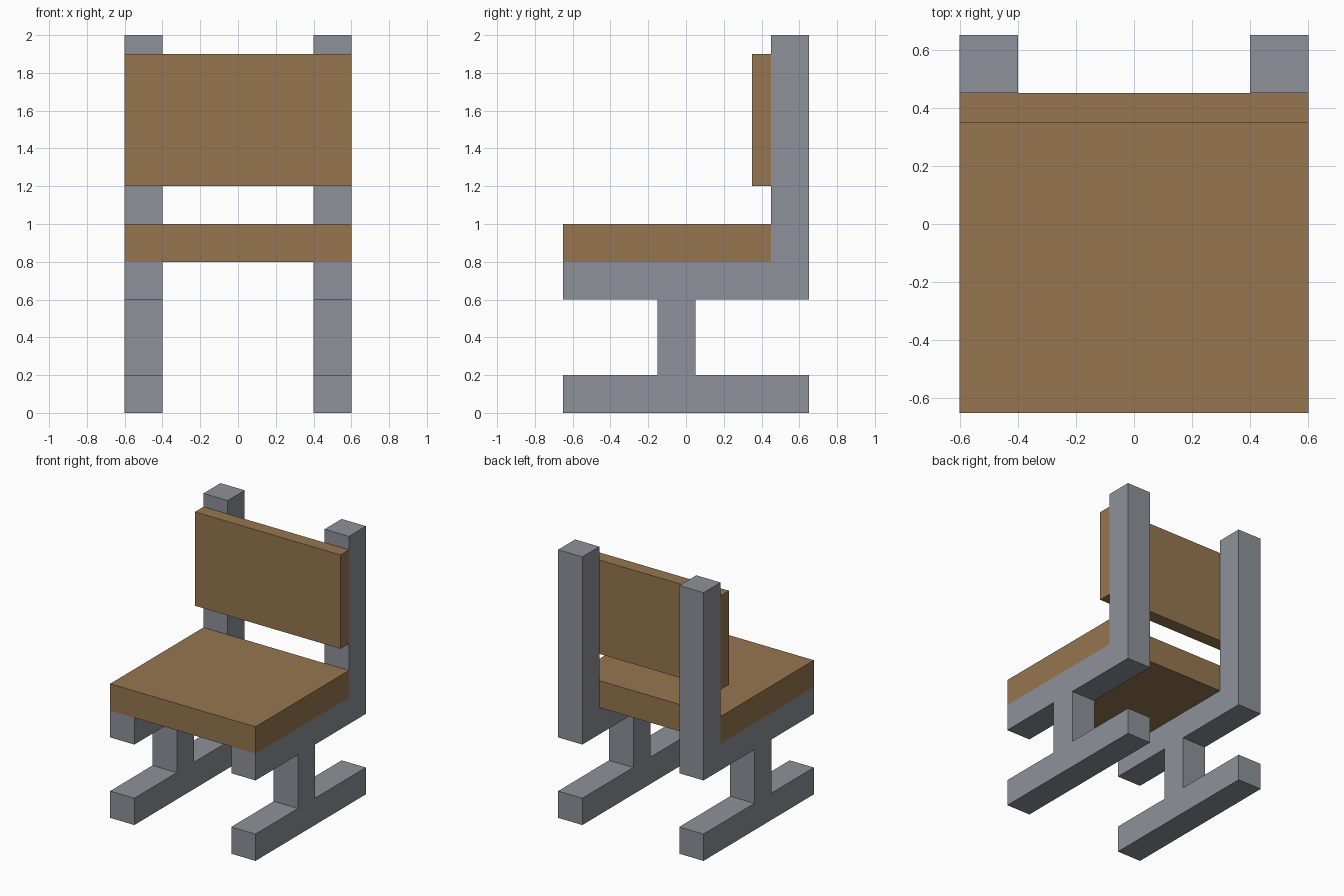
import bpy, bmesh

cube = bpy.data.objects.get("Cube")
if cube:
    bpy.data.objects.remove(cube, do_unlink=True)


def make_material(name, color):
    mat = bpy.data.materials.new(name)
    mat.use_nodes = True
    mat.diffuse_color = color
    bsdf = mat.node_tree.nodes["Principled BSDF"]
    bsdf.inputs["Base Color"].default_value = color
    bsdf.inputs["Roughness"].default_value = 0.8
    return mat


wood = make_material("brown wood", (0.305, 0.181, 0.078, 1))
metal = make_material("grey metal", (0.270, 0.283, 0.314, 1))


def extrude_profile(name, profile, x0, x1, mat):
    """Extrude a side profile of (y, z) points from x0 to x1."""
    bm = bmesh.new()
    face = bm.faces.new([bm.verts.new((x0, y, z)) for y, z in profile])
    result = bmesh.ops.extrude_face_region(bm, geom=[face])
    verts = [v for v in result["geom"] if isinstance(v, bmesh.types.BMVert)]
    bmesh.ops.translate(bm, verts=verts, vec=(x1 - x0, 0, 0))
    bmesh.ops.recalc_face_normals(bm, faces=bm.faces)
    mesh = bpy.data.meshes.new(name)
    bm.to_mesh(mesh)
    bm.free()
    mesh.materials.append(mat)
    obj = bpy.data.objects.new(name, mesh)
    bpy.context.collection.objects.link(obj)
    return obj


def rectangle(y0, y1, z0, z1):
    return [(y0, z0), (y1, z0), (y1, z1), (y0, z1)]


# Side frames: foot rail, short post, seat rail and back upright in one outline
frame = [(-0.65, 0), (0.65, 0), (0.65, 0.2), (0.05, 0.2), (0.05, 0.6),
         (0.65, 0.6), (0.65, 2), (0.45, 2), (0.45, 0.8), (-0.65, 0.8),
         (-0.65, 0.6), (-0.15, 0.6), (-0.15, 0.2), (-0.65, 0.2)]
for side, sign in (("left", 1), ("right", -1)):
    extrude_profile(side + "_frame", frame, sign * 0.4, sign * 0.6, metal)

# Seat and backrest boards span both frames
extrude_profile("seat", rectangle(-0.65, 0.45, 0.8, 1.0), -0.6, 0.6, wood)
extrude_profile("backrest", rectangle(0.35, 0.45, 1.2, 1.9), -0.6, 0.6, wood)
